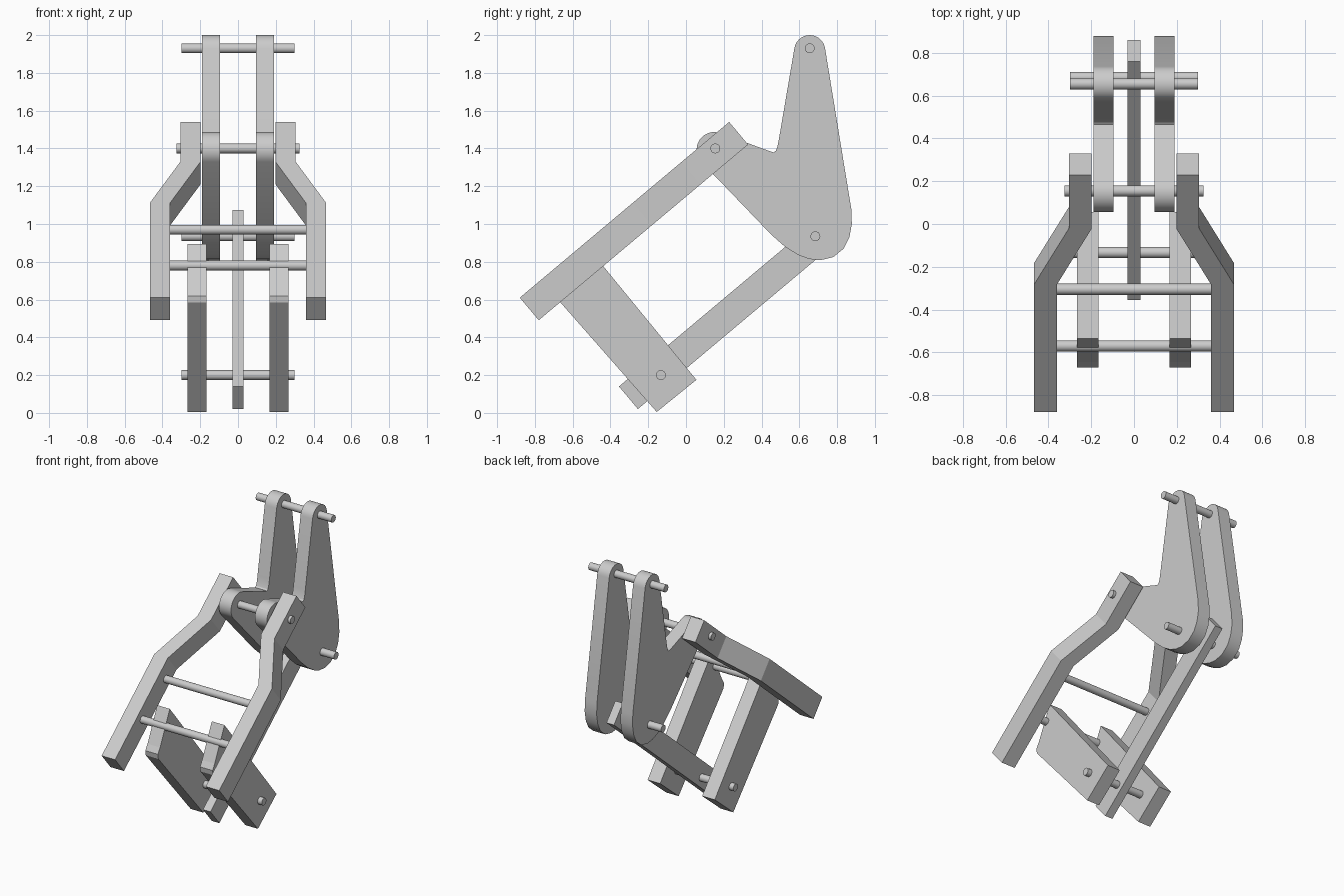
import bpy, bmesh, math
from mathutils import Vector

cube = bpy.data.objects.get("Cube")
if cube:
    bpy.data.objects.remove(cube, do_unlink=True)

grey = bpy.data.materials.new("plain grey")
grey.use_nodes = True
grey.diffuse_color = (0.6, 0.6, 0.6, 1)
grey.node_tree.nodes["Principled BSDF"].inputs["Base Color"].default_value = (0.6, 0.6, 0.6, 1)


def finish(name, bm, smooth=False):
    bmesh.ops.recalc_face_normals(bm, faces=bm.faces)
    mesh = bpy.data.meshes.new(name)
    bm.to_mesh(mesh)
    bm.free()
    mesh.materials.append(grey)
    ob = bpy.data.objects.new(name, mesh)
    bpy.context.collection.objects.link(ob)
    if smooth:
        bpy.ops.object.select_all(action='DESELECT')
        ob.select_set(True)
        bpy.context.view_layer.objects.active = ob
        bpy.ops.object.shade_smooth_by_angle(angle=math.radians(30))
    return ob


def loft(name, rings, smooth=False):
    """Skin between matching closed rings of points and cap both ends."""
    bm = bmesh.new()
    loops = [[bm.verts.new(p) for p in ring] for ring in rings]
    n = len(loops[0])
    for a, b in zip(loops, loops[1:]):
        for i in range(n):
            j = (i + 1) % n
            bm.faces.new((a[i], a[j], b[j], b[i]))
    bm.faces.new(loops[0])
    bm.faces.new(loops[-1])
    return finish(name, bm, smooth)


def slab(name, profile, x0, x1, smooth=False):
    """Extrude a (y, z) profile across x."""
    return loft(name, [[(x, y, z) for y, z in profile] for x in (x0, x1)], smooth)


def arc(cy, cz, r, start, end, steps=14):
    angles = [math.radians(start + (end - start) * i / steps) for i in range(steps + 1)]
    return [(cy + r * math.cos(a), cz + r * math.sin(a)) for a in angles]


def pin(name, y, z, half):
    slab(name, arc(y, z, 0.026, 0, 345, 23), -half, half, True)


# Shared slope of the arms and the centre bar
slope = math.radians(40)
along = Vector((0, math.cos(slope), math.sin(slope)))
across = Vector((0, math.sin(slope), -math.cos(slope))) * 0.156

# Rocker plate outline: top eye, inner corner, front lobe, rounded heel
rocker = arc(0.655, 1.918, 0.082, 8, 171)
rocker += [(0.492, 1.45), (0.484, 1.41), (0.475, 1.387), (0.464, 1.379), (0.45, 1.383)]
rocker += arc(0.15, 1.393, 0.094, 66, 223)
rocker += [(0.45, 0.945), (0.52, 0.883), (0.59, 0.838), (0.65, 0.815), (0.71, 0.808),
           (0.78, 0.825), (0.835, 0.87), (0.865, 0.93), (0.878, 1.0), (0.875, 1.08)]

# Lower block outline with its stepped front end
block = [(-0.155, 0.005), (0.055, 0.175), (-0.535, 0.895),
         (-0.645, 0.66), (-0.67, 0.62), (-0.665, 0.585)]

for side, label in ((1, "left"), (-1, "right")):
    slab(label + "_rocker_plate", rocker, side * 0.095, side * 0.19, True)
    slab(label + "_lower_block", block, side * 0.167, side * 0.267)
    # Cranked arm: wide at the bottom, stepping inward near the top
    rings = []
    for dist, inner in ((0, 0.36), (0.78, 0.36), (1.12, 0.198), (1.447, 0.198)):
        top = Vector((0, -0.88, 0.61)) + along * dist
        rings.append([top + offset + Vector((side * x, 0, 0)) for offset, x in
                      ((Vector(), inner), (Vector(), inner + 0.107),
                       (across, inner + 0.107), (across, inner))])
    loft(label + "_arm", rings)

# Centre bar
start = Vector((0, -0.355, 0.14))
end = start + along * 1.455
slab("centre_bar", [(p.y, p.z) for p in (start, start + across, end + across, end)], -0.03, 0.03)

# Pivot pins and cross rods
pin("top_pin", 0.655, 1.93, 0.3)
pin("arm_pivot_pin", 0.155, 1.4, 0.325)
pin("heel_pin", 0.685, 0.935, 0.3)
pin("arm_cross_rod", -0.305, 0.97, 0.365)
pin("block_upper_rod", -0.57, 0.78, 0.365)
pin("block_lower_pin", -0.133, 0.2, 0.3)
